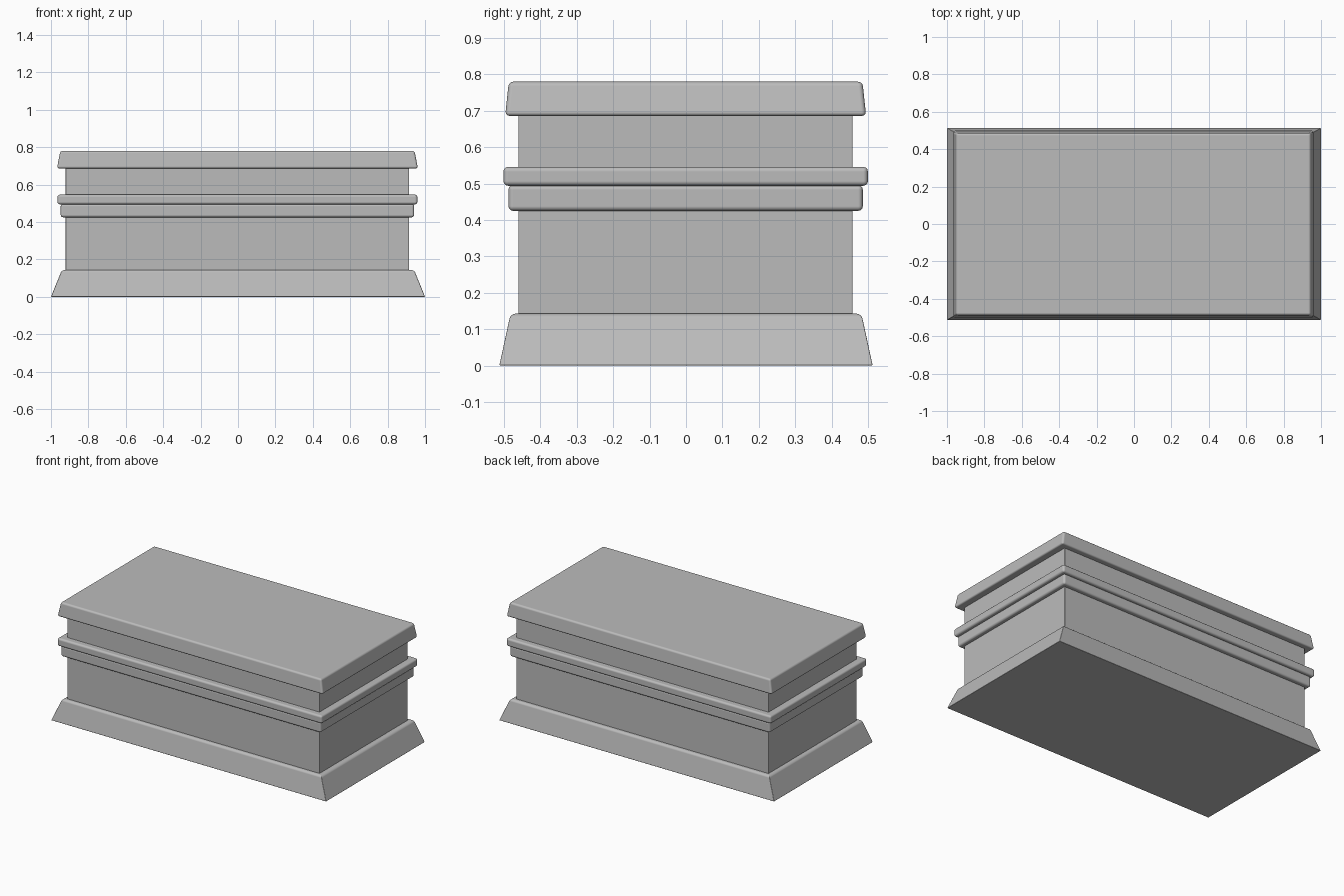
import bpy, bmesh

default = bpy.data.objects.get("Cube")
if default:
    bpy.data.objects.remove(default, do_unlink=True)

# One plain stone colour
GREY = (0.5, 0.5, 0.5, 1)
stone = bpy.data.materials.new("grey_stone")
stone.use_nodes = True
stone.diffuse_color = GREY
stone.node_tree.nodes["Principled BSDF"].inputs["Base Color"].default_value = GREY


def block(name, bottom, top, low, high, rounding, x=-0.003, y=-0.001):
    """Tapered block: low and high are half sizes (x, y) of its two ends."""
    bm = bmesh.new()
    bmesh.ops.create_cube(bm, size=2)
    for v in bm.verts:
        half = high if v.co.z > 0 else low
        v.co = (v.co.x * half[0] + x, v.co.y * half[1] + y,
                top if v.co.z > 0 else bottom)
    mesh = bpy.data.meshes.new(name)
    bm.to_mesh(mesh)
    bm.free()
    mesh.materials.append(stone)
    obj = bpy.data.objects.new(name, mesh)
    bpy.context.collection.objects.link(obj)
    if rounding:
        bevel = obj.modifiers.new("rounding", "BEVEL")
        bevel.width = rounding
        bevel.segments = 3
        bevel.limit_method = 'ANGLE'
        bevel.harden_normals = True
    bpy.ops.object.select_all(action='DESELECT')
    obj.select_set(True)
    bpy.context.view_layer.objects.active = obj
    bpy.ops.object.shade_smooth_by_angle(angle=0.7)
    return obj


# Flared foot with a crisp floor edge and a softened upper lip
foot = block("foot", 0, 0.143, (1, 0.513), (0.942, 0.482), 0, 0, 0)
lip = foot.data.attributes.new("bevel_weight_edge", 'FLOAT', 'EDGE')
for edge in foot.data.edges:
    heights = [foot.data.vertices[i].co.z for i in edge.vertices]
    lip.data[edge.index].value = 1 if min(heights) > 0.1 else 0.25
soft = foot.modifiers.new("rounding", "BEVEL")
soft.limit_method = 'WEIGHT'
soft.width = 0.014
soft.segments = 3
soft.harden_normals = True

# Shaft and neck
block("shaft", 0.13, 0.44, (0.918, 0.459), (0.918, 0.459), 0.004)
block("neck", 0.53, 0.70, (0.918, 0.459), (0.918, 0.459), 0.004)

# Double moulding around the middle
block("lower_band", 0.425, 0.496, (0.945, 0.487), (0.945, 0.487), 0.013)
block("upper_band", 0.494, 0.546, (0.962, 0.501), (0.962, 0.501), 0.013)

# Tapered cap slab
block("cap", 0.686, 0.780, (0.965, 0.496), (0.947, 0.486), 0.012)
